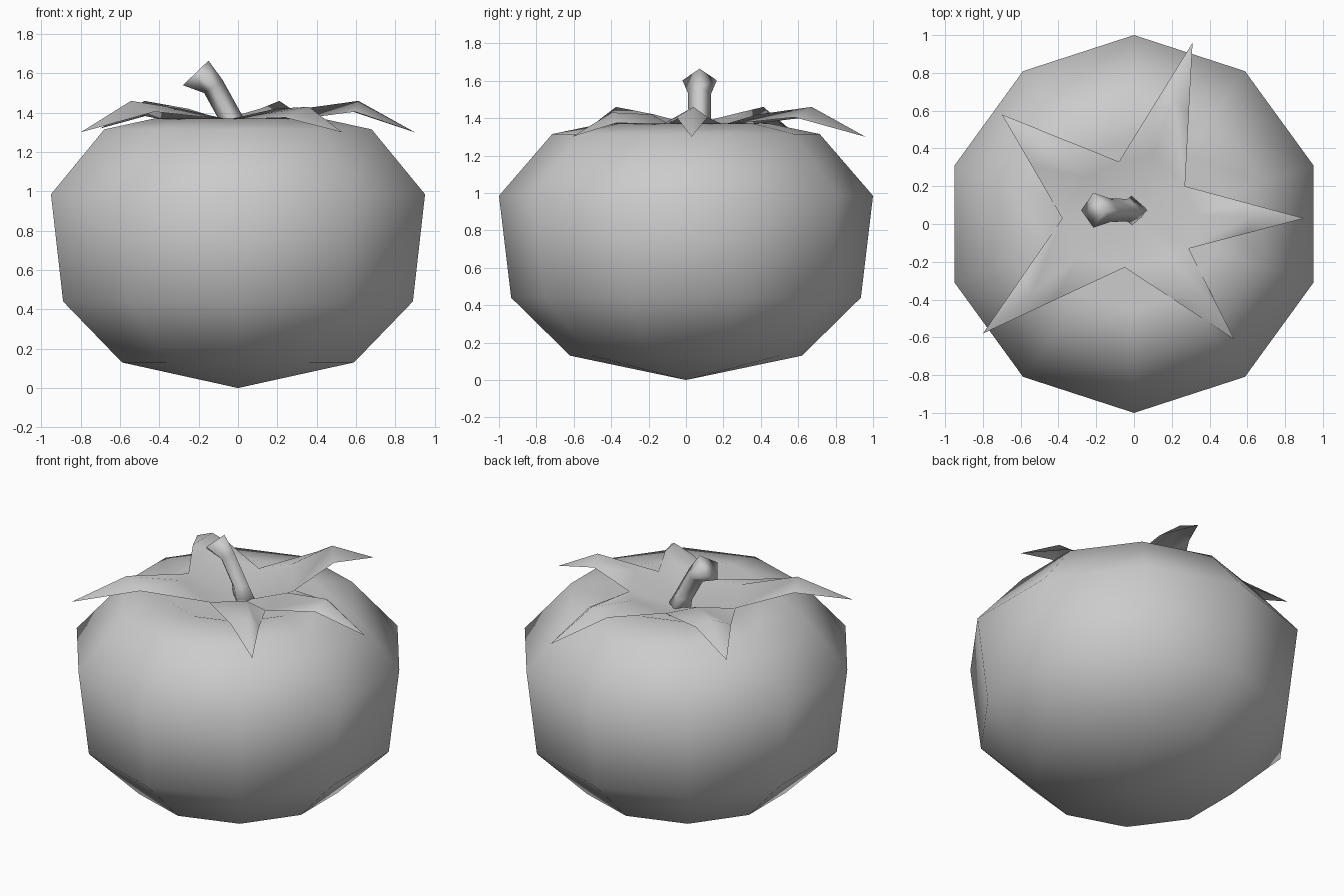
import bpy, math
from mathutils import Vector

if "Cube" in bpy.data.objects:
    bpy.data.objects.remove(bpy.data.objects["Cube"])


def make_object(name, verts, faces):
    mesh = bpy.data.meshes.new(name)
    mesh.from_pydata([tuple(v) for v in verts], [], faces)
    mesh.update()
    for p in mesh.polygons:
        p.use_smooth = True
    obj = bpy.data.objects.new(name, mesh)
    bpy.context.collection.objects.link(obj)
    return obj


def bridge(start_a, start_b, n):
    return [(start_a + i, start_a + (i + 1) % n, start_b + (i + 1) % n, start_b + i)
            for i in range(n)]


# Fruit body: ten-sided lathe with a dimple on top
SIDES = 10
profile = [(0.62, 0.13), (0.935, 0.44), (1.0, 0.985), (0.715, 1.315), (0.45, 1.37)]
verts, faces = [], []
for r, z in profile:
    for i in range(SIDES):
        a = math.pi / 2 + math.tau * i / SIDES
        verts.append((r * math.cos(a), r * math.sin(a), z))
for k in range(len(profile) - 1):
    faces += bridge(k * SIDES, (k + 1) * SIDES, SIDES)
bottom, top = len(verts), len(verts) + 1
verts += [(0, 0, 0), (0, 0, 1.2)]
last = (len(profile) - 1) * SIDES
for i in range(SIDES):
    j = (i + 1) % SIDES
    faces += [(bottom, j, i), (top, last + i, last + j)]
make_object("fruit_body", verts, faces)

# Leafy star: five folded leaves, notch i lies just before tip i (counterclockwise)
centre = Vector((0.0, 0.06, 1.28))
tips = [(0.90, 0.03, 1.30), (0.31, 0.96, 1.30), (-0.70, 0.58, 1.32),
        (-0.80, -0.58, 1.30), (0.53, -0.61, 1.30)]
notches = [(0.29, -0.13), (0.27, 0.20), (-0.08, 0.33), (-0.38, 0.03), (-0.05, -0.23)]
peak_z = [1.46, 1.46, 1.46, 1.46, 1.43]
verts, faces = [centre], []
for x, y in notches:
    verts.append(Vector((x, y, 1.365)))
for i, t in enumerate(tips):
    tip = Vector(t)
    before, after = verts[1 + i], verts[1 + (i + 1) % 5]
    inner, peak = centre.lerp(tip, 0.36), centre.lerp(tip, 0.68)
    inner.z, peak.z = 1.42, peak_z[i]
    mid_a, mid_b = before.lerp(tip, 0.5), after.lerp(tip, 0.5)
    mid_a.z = mid_b.z = peak_z[i] - 0.055
    b = len(verts)
    verts += [tip, inner, peak, mid_a, mid_b]
    na, nb = 1 + i, 1 + (i + 1) % 5
    faces += [(0, na, b + 1), (0, b + 1, nb),
              (na, b + 3, b + 2, b + 1), (b + 1, b + 2, b + 4, nb),
              (b + 3, b, b + 2), (b + 2, b, b + 4)]
make_object("leaf_star", verts, faces)

# Stem: four-sided bent tube; rows are centre x, z, half vector x, z, half width y
rings = [(0.01, 1.25, 0.09, 0.0, 0.09), (-0.035, 1.37, 0.06, 0.01, 0.06),
         (-0.125, 1.533, 0.047, 0.033, 0.062), (-0.215, 1.602, 0.065, 0.0625, 0.092)]
verts, faces = [], []
for cx, cz, hx, hz, wy in rings:
    verts += [(cx + hx, 0.073, cz + hz), (cx, 0.073 + wy, cz),
              (cx - hx, 0.073, cz - hz), (cx, 0.073 - wy, cz)]
for k in range(len(rings) - 1):
    faces += bridge(k * 4, (k + 1) * 4, 4)
faces += [(3, 2, 1, 0), (12, 13, 14, 15)]
make_object("stem", verts, faces)
